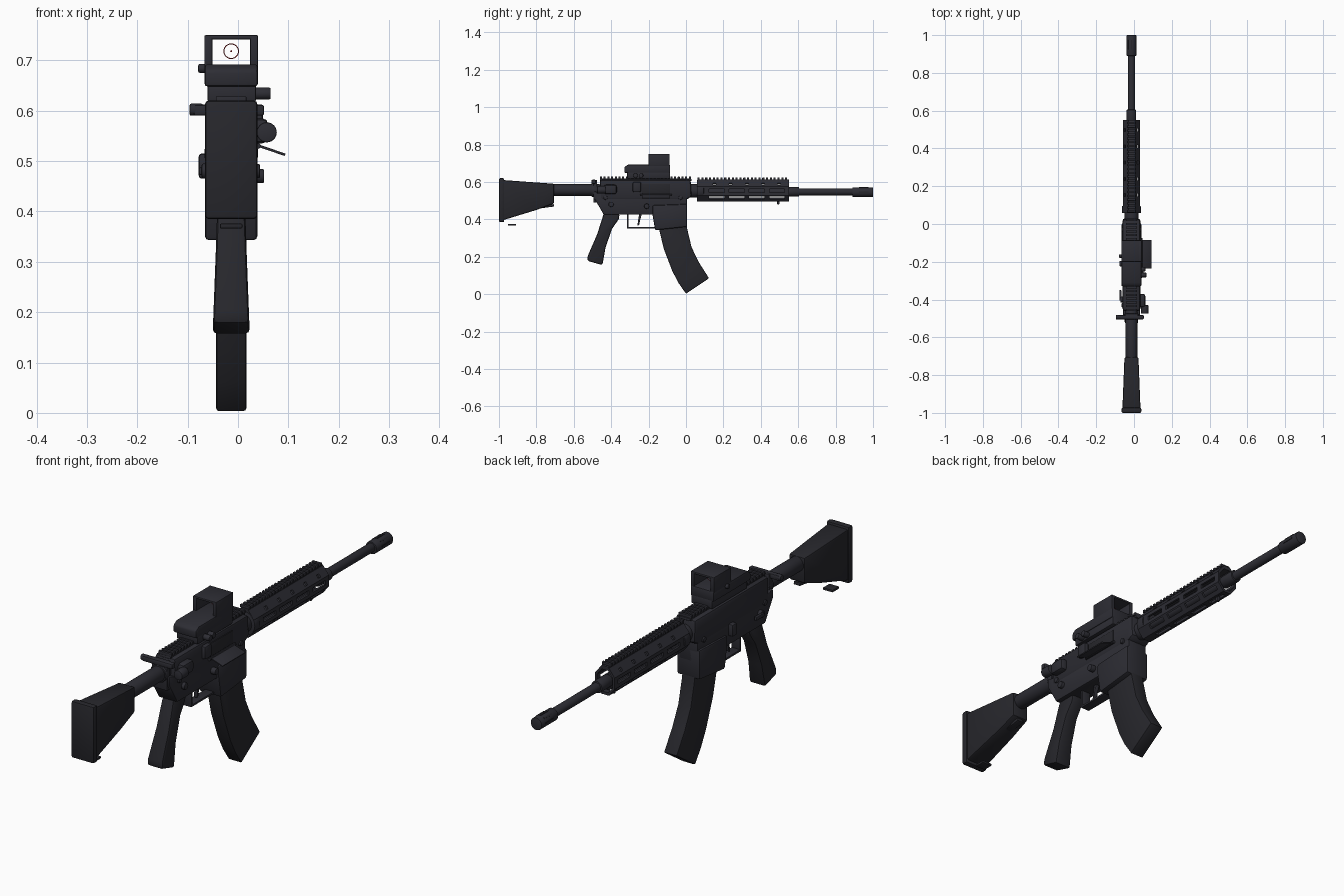
import bpy, bmesh, math
from mathutils import Vector, Matrix

if "Cube" in bpy.data.objects:
    bpy.data.objects.remove(bpy.data.objects["Cube"])

CX = -0.0135   # centre line of the model
CZ = 0.552     # bore height


def mat(name, col):
    m = bpy.data.materials.new(name)
    m.diffuse_color = (*col, 1)
    m.use_nodes = True
    m.node_tree.nodes["Principled BSDF"].inputs["Base Color"].default_value = m.diffuse_color
    return m


METAL = mat("dark_gunmetal", (0.026, 0.026, 0.034))
POLY = mat("dark_polymer", (0.020, 0.020, 0.025))
RED = mat("reticle_red", (0.25, 0.01, 0.012))


def finish(name, bm, material, bevel=0.0):
    bmesh.ops.recalc_face_normals(bm, faces=bm.faces[:])
    me = bpy.data.meshes.new(name)
    bm.to_mesh(me)
    bm.free()
    me.materials.append(material)
    ob = bpy.data.objects.new(name, me)
    bpy.context.collection.objects.link(ob)
    if bevel:
        b = ob.modifiers.new("bevel", 'BEVEL')
        b.width, b.segments, b.limit_method = bevel, 2, 'ANGLE'
        b.angle_limit = math.radians(35)
    return ob


def add_box(bm, x, y, z, rot=None):
    c = Vector(((x[0] + x[1]) / 2, (y[0] + y[1]) / 2, (z[0] + z[1]) / 2))
    m = Matrix.Translation(c) @ (rot or Matrix()) @ Matrix.Diagonal(
        (x[1] - x[0], y[1] - y[0], z[1] - z[0], 1))
    bmesh.ops.create_cube(bm, size=1, matrix=m)


def box(name, x, y, z, material=METAL, bevel=0.004, rot=None):
    bm = bmesh.new()
    add_box(bm, x, y, z, rot)
    return finish(name, bm, material, bevel)


def mid(w):
    return (CX - w / 2, CX + w / 2)


def prism(name, pts, material=METAL, bevel=0.006):
    """Side profile of (y, z, half width) points."""
    bm = bmesh.new()
    l = [bm.verts.new((CX - w, y, z)) for y, z, w in pts]
    r = [bm.verts.new((CX + w, y, z)) for y, z, w in pts]
    bm.faces.new(l)
    bm.faces.new(r[::-1])
    n = len(pts)
    for i in range(n):
        j = (i + 1) % n
        bm.faces.new((l[i], r[i], r[j], l[j]))
    return finish(name, bm, material, bevel)


def rod(name, r, a, b, axis='Y', at=(CX, CZ), seg=24, material=METAL, bevel=0.003):
    bm = bmesh.new()
    if axis == 'Y':
        m = Matrix.Translation((at[0], (a + b) / 2, at[1])) @ Matrix.Rotation(math.pi / 2, 4, 'X')
    else:
        m = Matrix.Translation(((a + b) / 2, at[0], at[1])) @ Matrix.Rotation(math.pi / 2, 4, 'Y')
    bmesh.ops.create_cone(bm, cap_ends=True, segments=seg, radius1=r, radius2=r,
                          depth=abs(b - a), matrix=m)
    return finish(name, bm, material, bevel)


def teeth(name, w, y0, y1, z, n):
    bm = bmesh.new()
    p = (y1 - y0) / n
    for i in range(n):
        add_box(bm, mid(w), (y0 + i * p, y0 + (i + 0.55) * p), z)
    return finish(name, bm, METAL, 0.001)


# stock
prism("stock", [(-0.98, 0.61, .048), (-0.705, 0.59, .037), (-0.705, 0.485, .037),
                (-0.80, 0.45, .0408), (-0.98, 0.395, .048)], POLY, 0.008)
box("butt_plate", mid(0.104), (-1.0, -0.972), (0.385, 0.62), POLY, 0.007)
box("stock_lever", mid(0.03), (-0.80, -0.705), (0.462, 0.475), POLY, 0.003,
    Matrix.Rotation(math.radians(8), 4, 'X'))
box("stock_sling_bar", mid(0.045), (-0.952, -0.908), (0.366, 0.376), POLY, 0.003)
rod("buffer_tube", 0.031, -0.72, -0.46, at=(CX, 0.557))
rod("castle_nut", 0.037, -0.505, -0.475, at=(CX, 0.557), seg=12)
box("end_plate", mid(0.07), (-0.495, -0.475), (0.49, 0.61))

# receiver
prism("upper_receiver", [(-0.46, 0.612, .047), (0.025, 0.612, .047), (0.03, 0.52, .047),
                         (0.0, 0.505, .047), (-0.46, 0.505, .047)], METAL, 0.012)
prism("lower_receiver", [(-0.49, 0.55, .044), (-0.46, 0.54, .044), (0.005, 0.54, .044),
                         (0.005, 0.425, .044), (-0.44, 0.425, .044), (-0.46, 0.46, .044),
                         (-0.49, 0.51, .044)], METAL, 0.006)
prism("magazine_well", [(-0.18, 0.475, .052), (0.005, 0.482, .052), (0.005, 0.36, .052),
                        (-0.165, 0.342, .052), (-0.18, 0.43, .052)], METAL, 0.008)
box("receiver_rail_base", mid(0.055), (-0.46, 0.03), (0.605, 0.617))
teeth("receiver_rail_teeth", 0.06, -0.46, 0.035, (0.615, 0.628), 25)

# charging handle
box("charging_handle", (-0.088, 0.052), (-0.505, -0.482), (0.59, 0.612), bevel=0.005)
rod("charging_latch", 0.012, -0.096, -0.07, 'X', (-0.493, 0.602), 12)

# right side controls
rod("forward_assist", 0.02, -0.475, -0.43, at=(0.057, 0.557))
box("forward_assist_housing", (0.02, 0.06), (-0.44, -0.37), (0.535, 0.585), bevel=0.012)
prism_y = (-0.285, -0.24)
box("brass_deflector", (0.02, 0.05), prism_y, (0.545, 0.60), bevel=0.008)
box("ejection_port", (0.03, 0.037), (-0.235, -0.085), (0.535, 0.59), POLY, 0.003)
box("port_cover", (0.039, 0.095), (-0.235, -0.085), (0.519, 0.524), bevel=0.001,
    rot=Matrix.Rotation(math.radians(19), 4, 'Y'))
rod("port_cover_hinge", 0.006, -0.245, -0.075, at=(0.039, 0.53), seg=10, bevel=0)
rod("magazine_release", 0.014, 0.02, 0.052, 'X', (-0.21, 0.47), 16)
rod("selector_right", 0.014, 0.02, 0.044, 'X', (-0.40, 0.48), 16)

# left side controls
rod("selector_left", 0.015, -0.072, -0.04, 'X', (-0.40, 0.48), 16)
box("selector_lever", (-0.078, -0.066), (-0.405, -0.35), (0.472, 0.488))
box("bolt_catch", (-0.078, -0.05), (-0.225, -0.195), (0.465, 0.515), bevel=0.006)
for i, y in enumerate((-0.43, -0.03)):
    rod(f"receiver_pin_{i+1}", 0.011, CX - 0.053, CX + 0.053, 'X', (y, 0.515), 14)

# trigger group
box("guard_bottom", mid(0.04), (-0.315, -0.165), (0.35, 0.359), bevel=0.002)
box("guard_rear", mid(0.04), (-0.315, -0.307), (0.352, 0.43), bevel=0.002)
prism("trigger", [(-0.25, 0.43, .008), (-0.235, 0.43, .008), (-0.246, 0.395, .008),
                  (-0.25, 0.37, .008), (-0.26, 0.365, .008), (-0.255, 0.4, .008)], METAL, 0.002)

# pistol grip and magazine
prism("pistol_grip", [(-0.44, 0.43, .027), (-0.355, 0.43, .027), (-0.36, 0.40, .0278),
                      (-0.395, 0.35, .0295), (-0.43, 0.25, .033), (-0.447, 0.155, .037),
                      (-0.527, 0.178, .036), (-0.525, 0.205, .035), (-0.475, 0.32, .0305)],
      POLY, 0.009)
prism("magazine", [(-0.148, 0.40, .03), (0.0, 0.40, .03), (0.005, 0.355, .03),
                   (0.03, 0.25, .03), (0.07, 0.168, .03), (0.123, 0.085, .03),
                   (0.0, 0.002, .03), (-0.04, 0.06, .03), (-0.073, 0.123, .03),
                   (-0.118, 0.24, .03), (-0.144, 0.347, .03)], POLY, 0.005)

# handguard: hollow octagonal sleeve with slots cut through
bm = bmesh.new()
rings = []
for y in (0.06, 0.55):
    for s in (1.0, 0.8):
        rings.append([bm.verts.new((CX + 0.0485 * s * math.cos(a), y, CZ + 0.0615 * s * math.sin(a)))
                      for a in (math.radians(22.5 + 45 * k) for k in range(8))])
o0, i0, o1, i1 = rings
for k in range(8):
    j = (k + 1) % 8
    for a, b in ((o0, o1), (i0, i1), (o0, i0), (o1, i1)):
        bm.faces.new((a[k], a[j], b[j], b[k]))
guard = finish("handguard", bm, METAL)
bm = bmesh.new()
for deg in (0, 45, 135, 180, 225, 270, 315):
    small = deg in (45, 135)
    n, ln, w = (5, 0.016, 0.014) if small else (4, 0.082, 0.018)
    a = math.radians(deg)
    c = Vector((CX + 0.054 * math.cos(a), 0, CZ + 0.056 * math.sin(a)))
    for i in range(n):
        y = 0.11 + 0.43 * (i + 0.5) / n
        add_box(bm, (c.x - 0.02, c.x + 0.02), (y - ln / 2, y + ln / 2), (c.z - w / 2, c.z + w / 2),
                Matrix.Rotation(-a, 4, 'Y'))
cutter = finish("slot_cutter", bm, METAL)
cutter.hide_render = True
cut = guard.modifiers.new("slots", 'BOOLEAN')
cut.operation, cut.object, cut.solver = 'DIFFERENCE', cutter, 'EXACT'
bpy.context.view_layer.objects.active = guard
bpy.ops.object.modifier_apply(modifier="slots")
bpy.data.objects.remove(cutter)

box("handguard_rail_base", mid(0.034), (0.06, 0.55), (0.60, 0.613), bevel=0.002)
teeth("handguard_rail_teeth", 0.042, 0.062, 0.55, (0.611, 0.623), 24)
rod("handguard_clamp", 0.05, 0.058, 0.095, seg=8 * 3)
rod("delta_ring", 0.036, 0.0, 0.065)
box("handguard_sling_stud", mid(0.014), (0.487, 0.5), (0.48, 0.502), bevel=0.003)

# barrel and muzzle
rod("barrel", 0.0185, 0.02, 0.95, at=(CX, 0.547))
rod("gas_block", 0.025, 0.53, 0.605, at=(CX, 0.547))
rod("muzzle_device", 0.026, 0.89, 1.0, at=(CX, 0.545))
for k in range(5):
    a = math.radians(k * 45)
    box(f"muzzle_vent_{k+1}", (CX + .0245 * math.cos(a) - .003, CX + .0245 * math.cos(a) + .003),
        (0.925, 0.975), (0.545 + .0245 * math.sin(a) - .003, 0.545 + .0245 * math.sin(a) + .003),
        POLY, 0, Matrix.Rotation(-a, 4, 'Y'))

# optic
box("optic_mount", (-0.061, 0.036), (-0.315, -0.085), (0.618, 0.655))
prism("optic_body", [(-0.31, 0.692, .053), (-0.085, 0.692, .053), (-0.085, 0.648, .053),
                     (-0.33, 0.648, .053), (-0.33, 0.68, .053)], METAL, 0.006)
box("hood_left", (-0.067, -0.051), (-0.2, -0.087), (0.685, 0.75), bevel=0.003)
box("hood_right", (0.024, 0.040), (-0.2, -0.087), (0.685, 0.75), bevel=0.003)
box("hood_top", (-0.066, 0.039), (-0.2, -0.087), (0.741, 0.75), bevel=0.003)
rod("optic_knob", 0.012, 0.03, 0.065, 'X', (-0.27, 0.634), 14)
rod("optic_knob_front", 0.012, 0.03, 0.06, 'X', (-0.24, 0.634), 14)
rod("optic_battery_cap", 0.009, -0.079, -0.06, 'X', (-0.17, 0.684), 14)

# aiming reticle
bm = bmesh.new()
ring = [[bm.verts.new((CX + r * math.cos(t * math.tau / 32), -0.14, 0.718 + r * math.sin(t * math.tau / 32)))
         for t in range(32)] for r in (0.0135, 0.0155)]
for t in range(32):
    u = (t + 1) % 32
    bm.faces.new((ring[0][t], ring[0][u], ring[1][u], ring[1][t]))
finish("reticle_ring", bm, RED)
rod("reticle_dot", 0.002, -0.141, -0.139, at=(CX, 0.718), seg=10, material=RED, bevel=0)

# bake modifiers and shade
bpy.ops.object.select_all(action='SELECT')
bpy.ops.object.convert(target='MESH')
bpy.ops.object.shade_smooth_by_angle(angle=math.radians(32))
